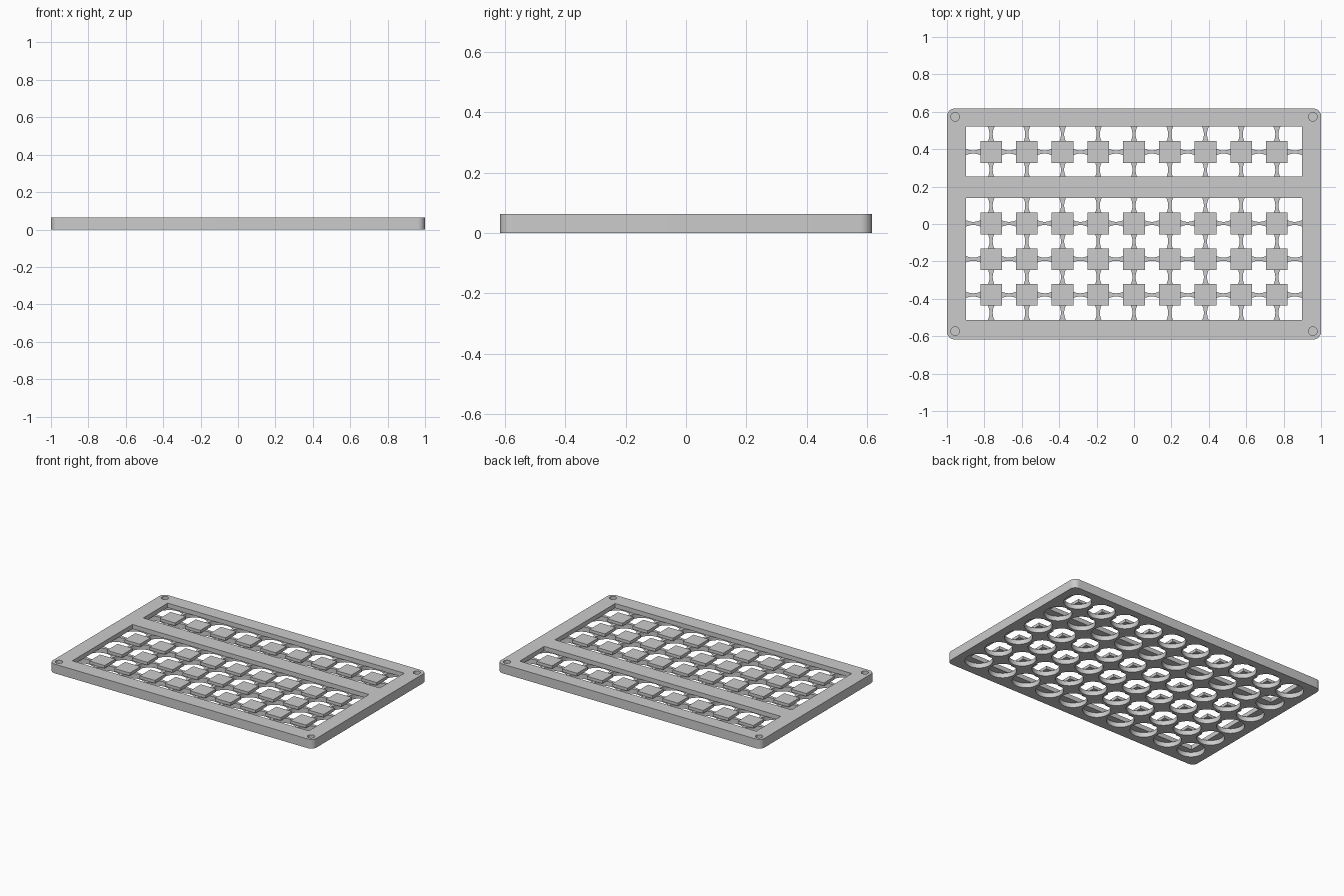
import bpy, bmesh, math
from mathutils import Matrix, Vector

cube = bpy.data.objects.get("Cube")
if cube:
    bpy.data.objects.remove(cube, do_unlink=True)

PITCH, HEIGHT, WEB = 0.191, 0.063, 0.032
ROWS = [0.385, 0.003, -0.188, -0.379]

grey = bpy.data.materials.new("plain_grey")
grey.use_nodes = True
COLOUR = (0.6, 0.6, 0.6, 1)
grey.diffuse_color = COLOUR
grey.node_tree.nodes["Principled BSDF"].inputs["Base Color"].default_value = COLOUR


def add_box(bm, x0, x1, y0, y1, z0, z1):
    mat = Matrix.Translation(((x0 + x1) / 2, (y0 + y1) / 2, (z0 + z1) / 2))
    return bmesh.ops.create_cube(bm, size=1, matrix=mat @ Matrix.Diagonal((x1 - x0, y1 - y0, z1 - z0, 1)))


def add_cylinder(bm, x, y, r, z0, z1, sides):
    bmesh.ops.create_cone(bm, cap_ends=True, segments=sides, radius1=r, radius2=r, depth=z1 - z0,
                          matrix=Matrix.Translation((x, y, (z0 + z1) / 2)))


def finish(bm, name):
    mesh = bpy.data.meshes.new(name)
    bm.to_mesh(mesh)
    bm.free()
    mesh.materials.append(grey)
    obj = bpy.data.objects.new(name, mesh)
    bpy.context.collection.objects.link(obj)
    return obj


# Frame block with rounded vertical corners
bm = bmesh.new()
add_box(bm, -1, 1, -0.617, 0.617, 0, HEIGHT)
uprights = [e for e in bm.edges if abs(e.verts[0].co.z - e.verts[1].co.z) > 0.01]
bmesh.ops.bevel(bm, geom=uprights, offset=0.04, segments=8, profile=0.5, affect='EDGES')
frame = finish(bm, "frame")

# Two window recesses and four blind corner sockets, cut from above
bm = bmesh.new()
for y0, y1 in ((0.255, 0.52), (-0.514, 0.138)):
    add_box(bm, -0.897, 0.897, y0, y1, WEB, 0.1)
for sx in (-1, 1):
    for sy in (-1, 1):
        add_cylinder(bm, sx * 0.956, sy * 0.573, 0.023, WEB, 0.1, 32)
recesses = finish(bm, "recess_cutter")

# Grid of round holes, cut from below, leaving waisted links
bm = bmesh.new()
for col in range(10):
    for row in range(6):
        add_cylinder(bm, (col - 4.5) * PITCH, 0.003 + (row - 2.5) * PITCH, 0.087, -0.02, WEB + 0.0003, 48)
holes = finish(bm, "hole_cutter")

for cutter in (recesses, holes):
    cutter.hide_render = True
    cutter.hide_set(True)
    mod = frame.modifiers.new(cutter.name, 'BOOLEAN')
    mod.operation = 'DIFFERENCE'
    mod.solver = 'EXACT'
    mod.object = cutter

# Raised square pads at the link crossings
bm = bmesh.new()
for y in ROWS:
    for col in range(-4, 5):
        x = col * PITCH
        add_box(bm, x - 0.058, x + 0.058, y - 0.058, y + 0.058, WEB, 0.052)
finish(bm, "square_pads")

# Smooth the rounded walls while keeping the edges crisp
bpy.ops.object.select_all(action='DESELECT')
bpy.context.view_layer.objects.active = frame
frame.select_set(True)
for mod in list(frame.modifiers):
    bpy.ops.object.modifier_apply(modifier=mod.name)
bpy.ops.object.shade_smooth_by_angle(angle=math.radians(30))
for cutter in (recesses, holes):
    bpy.data.objects.remove(cutter, do_unlink=True)
